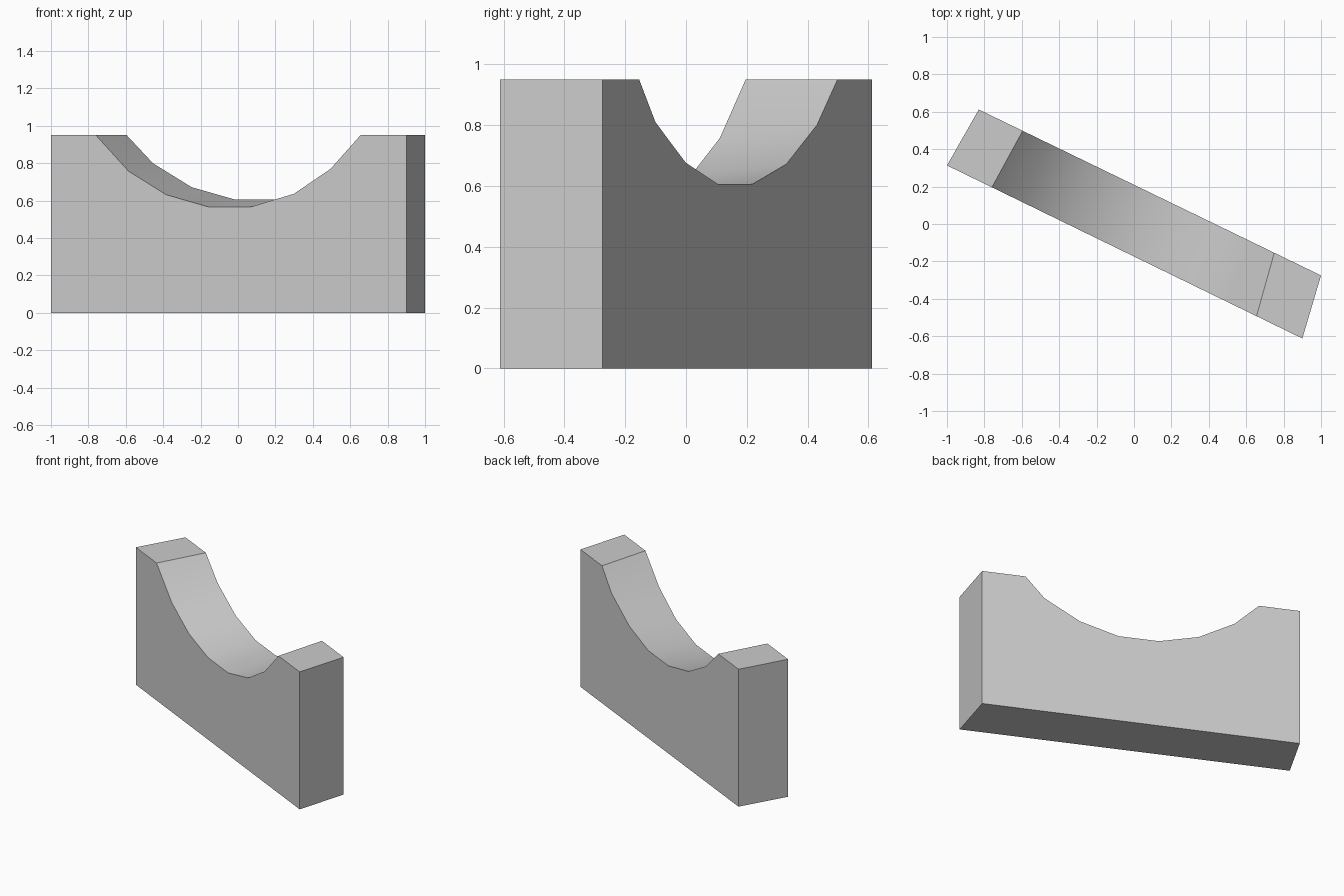
import bpy
import bmesh
import math

cube = bpy.data.objects.get("Cube")
if cube:
    bpy.data.objects.remove(cube, do_unlink=True)

TOP = 0.95

# Plain grey material
grey = bpy.data.materials.new("plain_grey")
grey.use_nodes = True
colour = (0.6, 0.6, 0.6, 1)
grey.diffuse_color = colour
grey.node_tree.nodes["Principled BSDF"].inputs["Base Color"].default_value = colour

# Scooped top edge of each long face, left to right as (x, z)
front_scoop = [(-0.76, TOP), (-0.585, 0.757), (-0.385, 0.632), (-0.16, 0.567),
               (0.07, 0.567), (0.30, 0.637), (0.495, 0.77), (0.655, TOP)]
back_scoop = [(-0.595, TOP), (-0.455, 0.80), (-0.248, 0.672), (-0.018, 0.606),
              (0.215, 0.606), (0.435, 0.677), (0.64, 0.81), (0.75, TOP)]


def outline(bm, start, end, scoop):
    """Make the loop of one upright long face between two plan corners."""
    (x0, y0), (x1, y1) = start, end
    profile = [(x0, 0), (x0, TOP)] + scoop + [(x1, TOP), (x1, 0)]
    slope = (y1 - y0) / (x1 - x0)
    return [bm.verts.new((x, y0 + slope * (x - x0), z)) for x, z in profile]


# Skewed block: two scooped faces joined by a strip of quads
bm = bmesh.new()
front = outline(bm, (-1, 0.313), (0.9, -0.612), front_scoop)
back = outline(bm, (-0.83, 0.612), (1, -0.275), back_scoop)
bm.faces.new(front)
bm.faces.new(back)
for i in range(len(front)):
    j = (i + 1) % len(front)
    bm.faces.new((front[i], front[j], back[j], back[i]))
bmesh.ops.recalc_face_normals(bm, faces=bm.faces)

mesh = bpy.data.meshes.new("scooped_block")
bm.to_mesh(mesh)
bm.free()
mesh.materials.append(grey)
block = bpy.data.objects.new("scooped_block", mesh)
bpy.context.collection.objects.link(block)

# Smooth scoop with sharp outer edges
bpy.ops.object.select_all(action="DESELECT")
block.select_set(True)
bpy.context.view_layer.objects.active = block
bpy.ops.object.shade_smooth_by_angle(angle=math.radians(30))
